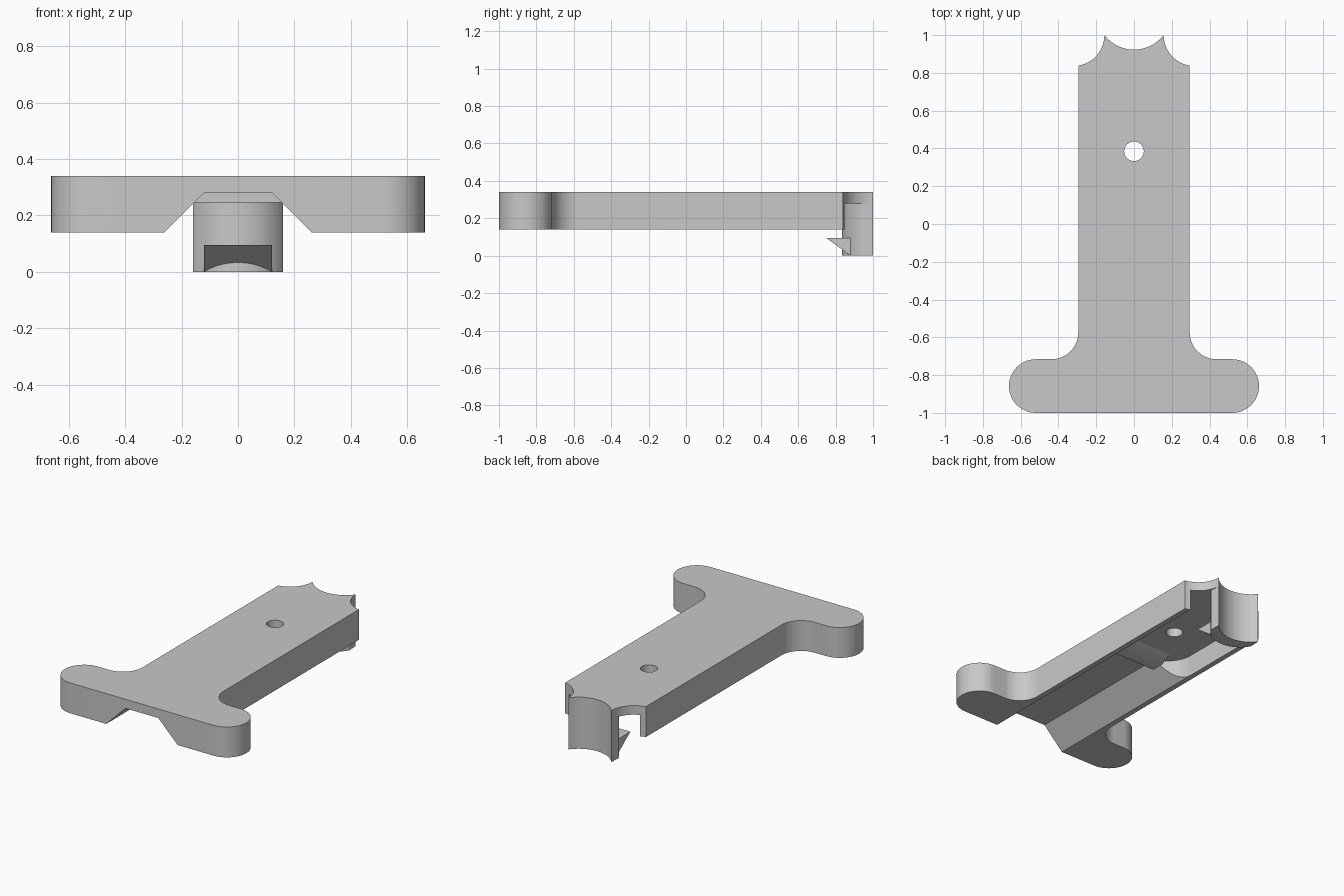
import bpy, bmesh, math
from mathutils import Vector

if "Cube" in bpy.data.objects:
    bpy.data.objects.remove(bpy.data.objects["Cube"], do_unlink=True)

grey = bpy.data.materials.new("plain_grey")
grey.use_nodes = True
COLOUR = (0.58, 0.58, 0.58, 1)
grey.diffuse_color = COLOUR
grey.node_tree.nodes["Principled BSDF"].inputs["Base Color"].default_value = COLOUR


def arc(cx, cy, r, start, end, n=16):
    """Points along a circular arc, angles in degrees."""
    angles = [math.radians(start + (end - start) * i / n) for i in range(n + 1)]
    return [(cx + r * math.cos(a), cy + r * math.sin(a)) for a in angles]


def mirrored(half):
    """Close a right-hand half outline by mirroring it across x = 0."""
    return half + [(-x, y) for x, y in reversed(half) if abs(x) > 1e-4]


def prism(name, outline, axis, low, high):
    """Extrude a flat outline along the given axis, normals outward."""
    place = {"x": lambda p, t: Vector((t, p[0], p[1])),
             "y": lambda p, t: Vector((p[0], t, p[1])),
             "z": lambda p, t: Vector((p[0], p[1], t))}[axis]
    bm = bmesh.new()
    start = [bm.verts.new(place(p, low)) for p in outline]
    end = [bm.verts.new(place(p, high)) for p in outline]
    bm.faces.new(reversed(start))
    bm.faces.new(end)
    for i in range(len(outline)):
        j = (i + 1) % len(outline)
        bm.faces.new((start[i], start[j], end[j], end[i]))
    if bm.calc_volume(signed=True) < 0:
        bmesh.ops.reverse_faces(bm, faces=bm.faces)
    mesh = bpy.data.meshes.new(name)
    bm.to_mesh(mesh)
    bm.free()
    mesh.materials.append(grey)
    obj = bpy.data.objects.new(name, mesh)
    bpy.context.collection.objects.link(obj)
    return obj


def select(obj):
    bpy.ops.object.select_all(action="DESELECT")
    obj.select_set(True)
    bpy.context.view_layer.objects.active = obj


def cut(obj, cutter):
    select(obj)
    mod = obj.modifiers.new("cut", "BOOLEAN")
    mod.operation, mod.solver, mod.object = "DIFFERENCE", "EXACT", cutter
    bpy.ops.object.modifier_apply(modifier=mod.name)


# Plate: wide rounded foot, filleted neck, scalloped far end
plate_half = ([(0, -1)] + arc(0.52, -0.858, 0.142, -90, 90, 24)
              + arc(0.437, -0.574, 0.142, -90, -180)
              + arc(0.32, 1, 0.163, 261, 180)
              + arc(0, 1.12, 0.197, -37.5, -90)[1:])
plate = prism("plate", mirrored(plate_half), "z", 0.14, 0.34)

# Cutters: sloped channel, rounded pocket open at the back, screw hole
channel = prism("channel_cutter", mirrored([(0.3, 0.1), (0.12, 0.28)]), "y", -1.2, 0.4)
pocket = prism("pocket_cutter",
               mirrored(arc(0.08, 0.23, 0.18, -90, 0) + [(0.26, 1.2)]), "z", 0.05, 0.28)
hole = prism("hole_cutter", arc(0, 0.385, 0.052, 0, 345, 23), "z", 0, 0.5)
for cutter in (channel, pocket, hole):
    cutter.hide_render = True
    cut(plate, cutter)
    bpy.data.objects.remove(cutter, do_unlink=True)

# Low ridge across the channel, sloping up into the pocket
ridge = prism("channel_ridge", [(0, 0.3), (0, 0.245), (0.08, 0.245),
                                (0.16, 0.28), (0.16, 0.3)], "x", -0.155, 0.155)

# Crescent clip leg hanging from the far end
leg_half = arc(0, 1.018, 0.183, -90, -29) + arc(0, 1.12, 0.197, -37.5, -90)
leg = prism("clip_leg", mirrored(leg_half), "z", 0, 0.28)

# Wedge tooth on the leg
tooth = prism("clip_tooth", [(0.75, 0.095), (0.88, 0.095), (0.88, 0)], "x", -0.12, 0.12)

for obj in (plate, ridge, leg, tooth):
    select(obj)
    bpy.ops.object.shade_smooth_by_angle(angle=math.radians(30))
